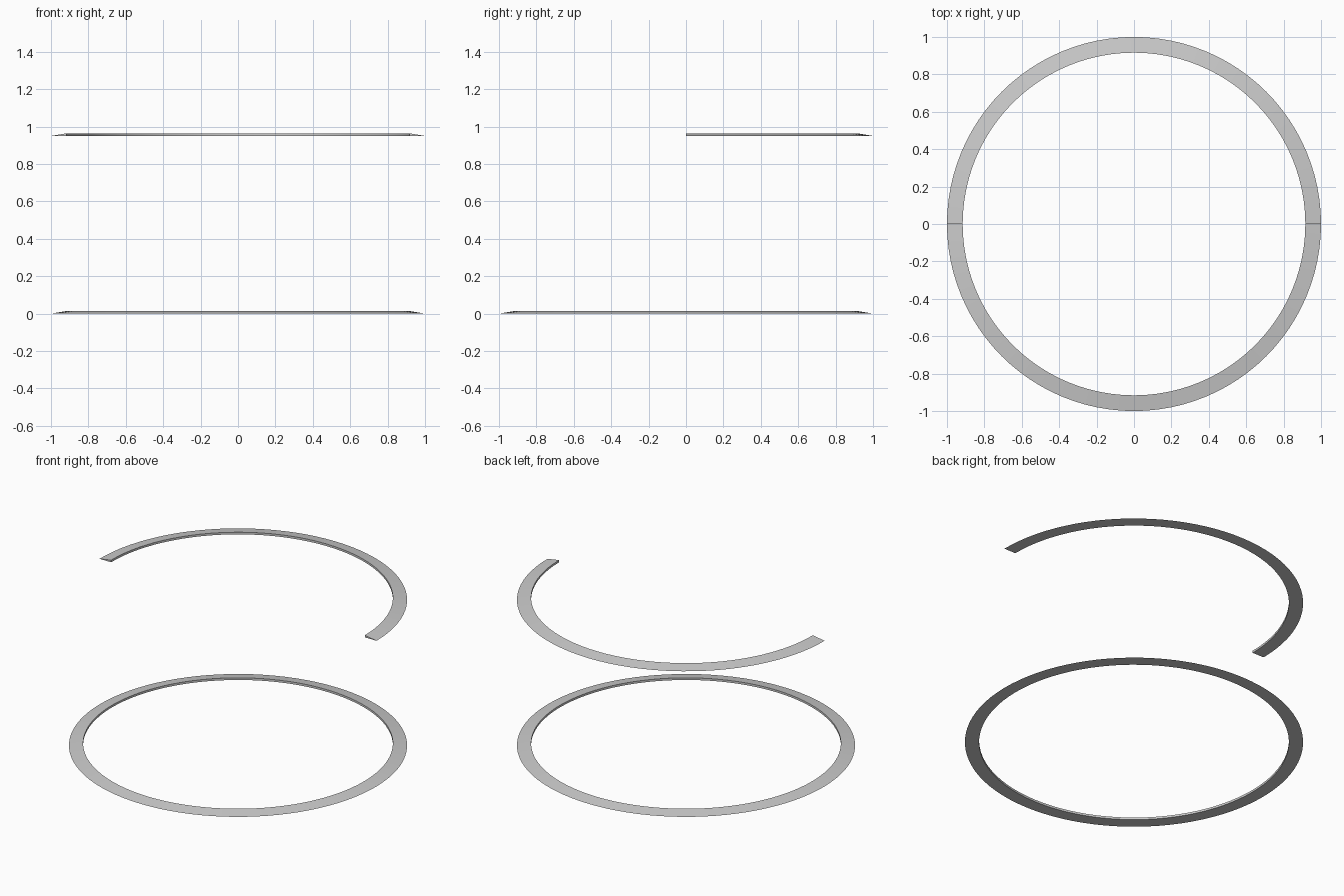
import bpy, bmesh
from math import pi, cos, sin

if "Cube" in bpy.data.objects:
    bpy.data.objects.remove(bpy.data.objects["Cube"])

R_OUT, R_IN, THICK = 1.0, 0.916, 0.014


def band(name, z, sweep, steps):
    """Sweep a wedge profile (thin outer edge, upright inner wall) about z."""
    closed = sweep > 2 * pi - 0.001
    profile = [(R_OUT, 0), (R_IN, THICK), (R_IN, 0)]
    bm = bmesh.new()
    rings = []
    for i in range(steps if closed else steps + 1):
        a = sweep * i / steps
        rings.append([bm.verts.new((r * cos(a), r * sin(a), z + h)) for r, h in profile])
    for i in range(steps):
        p, q = rings[i], rings[(i + 1) % len(rings)]
        for j in range(3):
            k = (j + 1) % 3
            bm.faces.new((p[j], q[j], q[k], p[k]))
    # End caps on the open arc
    if not closed:
        bm.faces.new(rings[0])
        bm.faces.new(rings[-1])
    bmesh.ops.recalc_face_normals(bm, faces=bm.faces)
    mesh = bpy.data.meshes.new(name)
    bm.to_mesh(mesh)
    bm.free()
    obj = bpy.data.objects.new(name, mesh)
    bpy.context.collection.objects.link(obj)
    bpy.ops.object.select_all(action='DESELECT')
    obj.select_set(True)
    bpy.context.view_layer.objects.active = obj
    # The wedge tip and inner wall stay crisp
    bpy.ops.object.shade_smooth_by_angle(angle=pi / 6)
    return obj


# Full ring on the ground, half ring floating above the back
band("lower_ring", 0.0, 2 * pi, 96)
band("upper_half_ring", 0.95, pi, 48)
